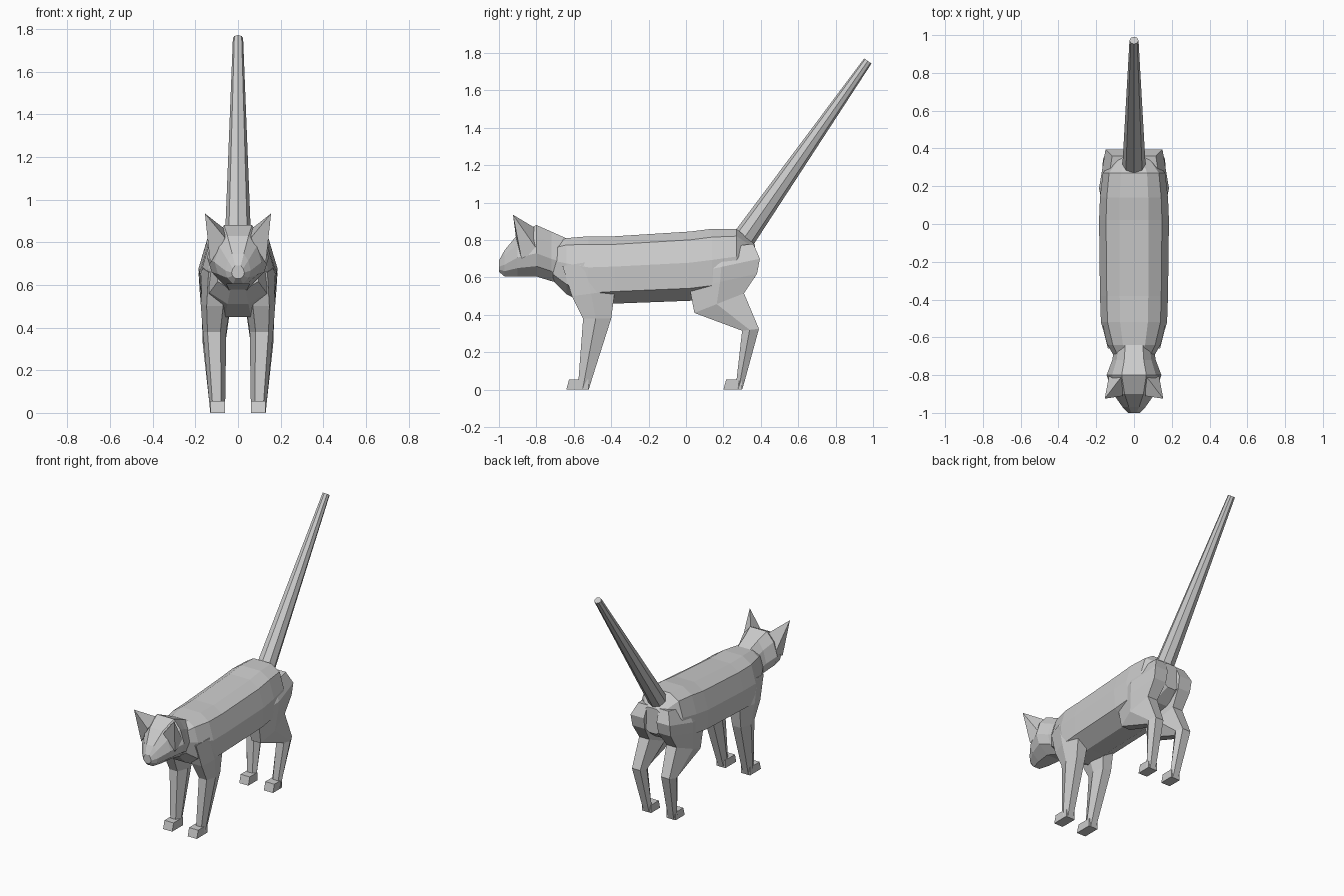
import bpy, bmesh
from mathutils import Vector

cube = bpy.data.objects.get("Cube")
if cube:
    bpy.data.objects.remove(cube, do_unlink=True)

GREY = (0.6, 0.6, 0.6, 1)
fur = bpy.data.materials.new("grey fur")
fur.use_nodes = True
fur.diffuse_color = GREY
fur.node_tree.nodes["Principled BSDF"].inputs["Base Color"].default_value = GREY


def finish(name, bm):
    bmesh.ops.recalc_face_normals(bm, faces=bm.faces)
    mesh = bpy.data.meshes.new(name)
    bm.to_mesh(mesh)
    bm.free()
    mesh.materials.append(fur)
    obj = bpy.data.objects.new(name, mesh)
    bpy.context.collection.objects.link(obj)
    return obj


def loft(name, rings):
    """Skin a row of equal-sized rings and cap both ends."""
    bm = bmesh.new()
    rows = [[bm.verts.new(p) for p in ring] for ring in rings]
    n = len(rows[0])
    for a, b in zip(rows, rows[1:]):
        for i in range(n):
            j = (i + 1) % n
            bm.faces.new((a[i], a[j], b[j], b[i]))
    bm.faces.new(rows[0])
    bm.faces.new(rows[-1])
    return finish(name, bm)


def section(half, y, width, top, bottom):
    """Symmetric cross-section from a half outline in unit proportions."""
    full = half + [(-x, z) for x, z in reversed(half)]
    return [(x * width, y, bottom + z * (top - bottom)) for x, z in full]


def limb_ring(side, front, back, inner, outer):
    """Six-sided leg section between a front and a back point (y, z)."""
    outline = [(0.25, 0), (0.8, 0), (1, 0.45), (0.8, 1), (0.2, 1), (0, 0.5)]
    f, b = Vector(front), Vector(back)
    return [(side * (inner + u * (outer - inner)), *f.lerp(b, v)) for u, v in outline]


# Body: y, half width, top, bottom
trunk = [(0.42, 1), (0.8, 0.88), (1, 0.55), (0.95, 0.18), (0.35, 0)]
loft("body", [section(trunk, *s) for s in [
    (-0.71, 0.10, 0.78, 0.58), (-0.64, 0.14, 0.81, 0.51),
    (-0.52, 0.175, 0.82, 0.45), (-0.38, 0.18, 0.82, 0.46),
    (0.02, 0.185, 0.845, 0.475), (0.14, 0.18, 0.86, 0.49),
    (0.27, 0.165, 0.86, 0.53), (0.37, 0.08, 0.775, 0.60)]])

# Head, muzzle to neck
skull = [(0.45, 1), (0.8, 0.78), (1, 0.45), (0.85, 0.2), (0.38, 0)]
loft("head", [section(skull, *s) for s in [
    (-1.0, 0.03, 0.69, 0.63), (-0.97, 0.06, 0.745, 0.605),
    (-0.90, 0.11, 0.83, 0.605), (-0.80, 0.145, 0.88, 0.605),
    (-0.72, 0.115, 0.845, 0.58), (-0.62, 0.10, 0.80, 0.56)]])

for side, label in ((1, "left"), (-1, "right")):
    # Ear: a leaning pyramid
    bm = bmesh.new()
    tip, *base = [bm.verts.new((side * x, y, z)) for x, y, z in [
        (0.155, -0.925, 0.935), (0.06, -0.91, 0.82),
        (0.13, -0.88, 0.70), (0.13, -0.79, 0.74), (0.06, -0.80, 0.86)]]
    for i in range(4):
        bm.faces.new((tip, base[i], base[(i + 1) % 4]))
    bm.faces.new(base)
    finish(label + "_ear", bm)

    # Front leg: front point, back point, inner x, outer x
    loft(label + "_front_leg", [limb_ring(side, *r) for r in [
        ((-0.66, 0.66), (-0.42, 0.70), 0.03, 0.165),
        ((-0.61, 0.50), (-0.38, 0.53), 0.035, 0.175),
        ((-0.55, 0.38), (-0.40, 0.38), 0.055, 0.165),
        ((-0.575, 0.05), (-0.505, 0.05), 0.06, 0.135),
        ((-0.58, 0), (-0.52, 0), 0.06, 0.13)]])

    # Hind leg: haunch, thigh, hock and shank
    loft(label + "_hind_leg", [limb_ring(side, *r) for r in [
        ((0.06, 0.74), (0.36, 0.78), 0.02, 0.14),
        ((0.02, 0.62), (0.395, 0.70), 0.015, 0.185),
        ((0.02, 0.54), (0.38, 0.62), 0.02, 0.18),
        ((0.045, 0.41), (0.31, 0.515), 0.04, 0.17),
        ((0.30, 0.315), (0.39, 0.325), 0.06, 0.165),
        ((0.27, 0.05), (0.315, 0.05), 0.06, 0.135),
        ((0.26, 0), (0.30, 0), 0.06, 0.13)]])

    # Paws: wedge-fronted blocks
    for part, toe, heel in (("front", -0.64, -0.52), ("hind", 0.20, 0.30)):
        loft(f"{label}_{part}_paw", [
            [(side * x, y, z) for x, y in
             ((0.06, toe + lean), (0.13, toe + lean), (0.13, heel), (0.06, heel))]
            for z, lean in ((0, 0), (0.055, 0.015))])

# Tail: long tapered eight-sided cone
start, end = Vector((0, 0.30, 0.795)), Vector((0, 0.972, 1.757))
axis = end - start
bm = bmesh.new()
bmesh.ops.create_cone(bm, cap_ends=True, segments=8, radius1=0.062,
                      radius2=0.024, depth=axis.length)
tail = finish("tail", bm)
tail.location = (start + end) / 2
tail.rotation_euler = axis.to_track_quat("Z", "Y").to_euler()
